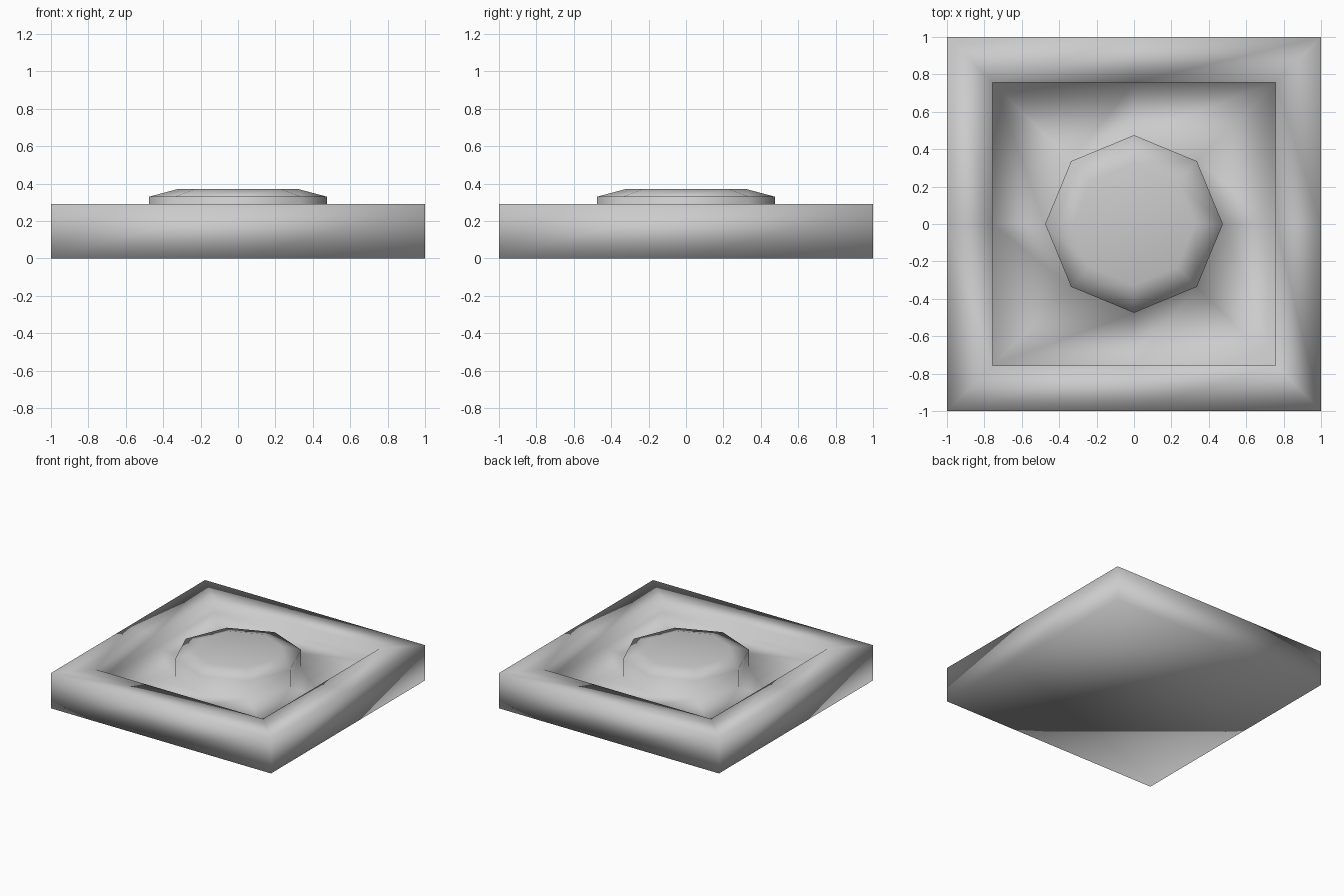
import bpy, bmesh, math

if "Cube" in bpy.data.objects:
    bpy.data.objects.remove(bpy.data.objects["Cube"])


def ring(bm, size, z, square):
    """Eight points, on a square (corners and middles) or on an octagon."""
    points = []
    for k in range(8):
        c, s = math.cos(k * math.pi / 4), math.sin(k * math.pi / 4)
        f = size / max(abs(c), abs(s)) if square else size
        points.append(bm.verts.new((c * f, s * f, z)))
    return points


def lofted(name, sections):
    bm = bmesh.new()
    rings = [ring(bm, *s) for s in sections]
    for a, b in zip(rings, rings[1:]):
        for k in range(8):
            n = (k + 1) % 8
            bm.faces.new((a[k], a[n], b[n], b[k]))
    bm.faces.new(rings[0][::-1])
    bm.faces.new(rings[-1])
    bmesh.ops.recalc_face_normals(bm, faces=bm.faces[:])
    for f in bm.faces:
        f.smooth = True
    mesh = bpy.data.meshes.new(name)
    bm.to_mesh(mesh)
    bm.free()
    obj = bpy.data.objects.new(name, mesh)
    bpy.context.collection.objects.link(obj)
    return obj


# square tray with a sunken floor and a raised octagonal boss
lofted("tray_with_boss", [
    (1.0, 0.0, True),       # base
    (1.0, 0.29, True),      # outer rim
    (0.757, 0.29, True),    # inner rim
    (0.757, 0.18, True),    # floor edge
    (0.475, 0.18, False),   # boss foot
    (0.475, 0.33, False),   # boss shoulder
    (0.325, 0.37, False),   # boss top
])
